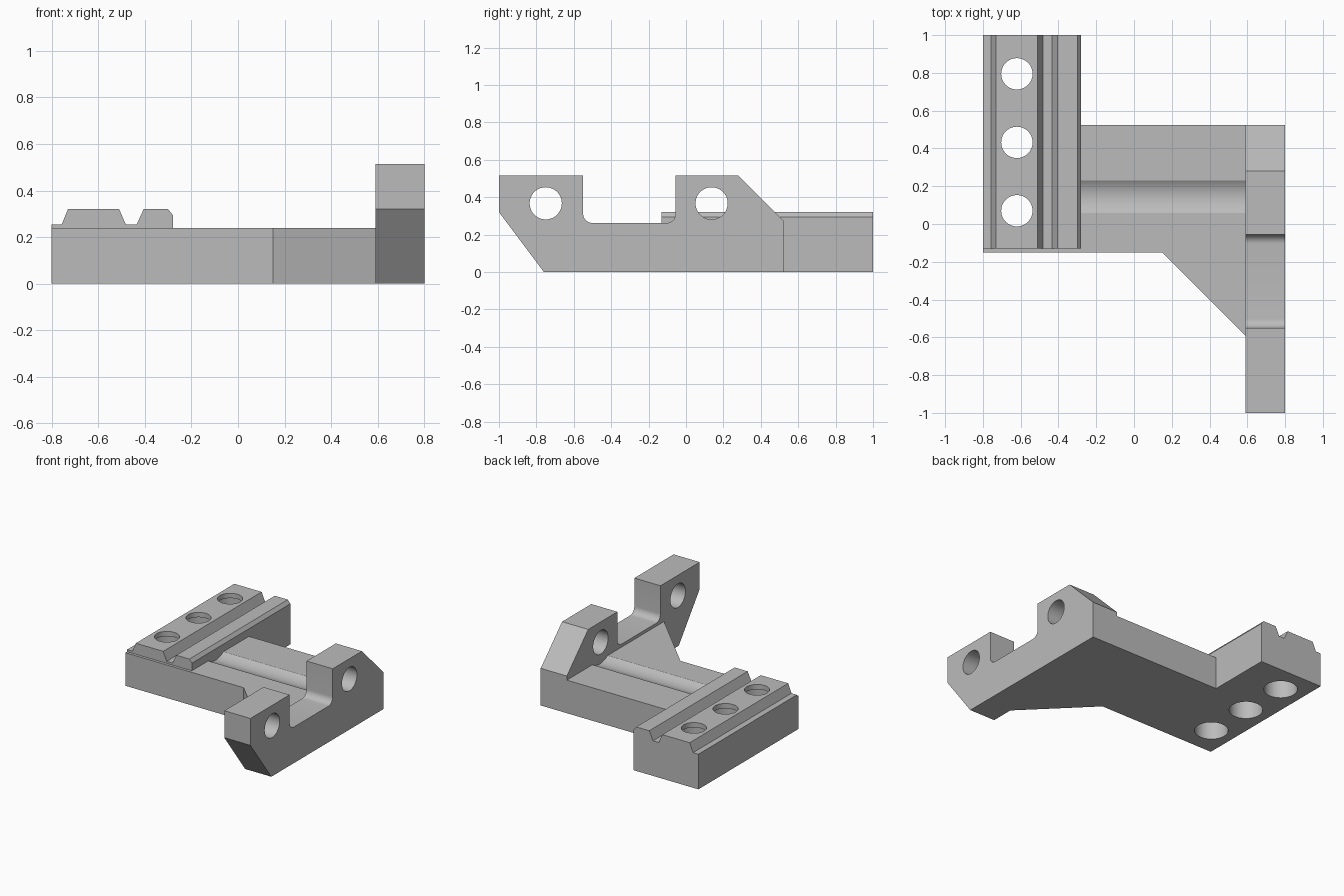
import bpy, bmesh
from math import sin, cos, pi, radians
from mathutils import Vector

if "Cube" in bpy.data.objects:
    bpy.data.objects.remove(bpy.data.objects["Cube"])

grey = bpy.data.materials.new("light grey metal")
grey.use_nodes = True
colour = (0.5, 0.5, 0.5, 1)
grey.diffuse_color = colour
grey.node_tree.nodes["Principled BSDF"].inputs["Base Color"].default_value = colour


def arc(cx, cy, r, start, end, steps):
    """Points along an arc, angles in degrees."""
    angles = [radians(start + (end - start) * i / steps) for i in range(steps + 1)]
    return [(cx + r * cos(a), cy + r * sin(a)) for a in angles]


def prism(name, profile, axis, low, high):
    """Extrude a closed 2D profile along the x, y or z axis."""
    place = {"x": lambda p, d: (d, p[0], p[1]),
             "y": lambda p, d: (p[0], d, p[1]),
             "z": lambda p, d: (p[0], p[1], d)}[axis]
    bm = bmesh.new()
    face = bm.faces.new([bm.verts.new(place(p, low)) for p in profile])
    ext = bmesh.ops.extrude_face_region(bm, geom=[face])
    moved = [g for g in ext["geom"] if isinstance(g, bmesh.types.BMVert)]
    bmesh.ops.translate(bm, verts=moved, vec=Vector(place((0, 0), high - low)))
    bmesh.ops.recalc_face_normals(bm, faces=bm.faces)
    mesh = bpy.data.meshes.new(name)
    bm.to_mesh(mesh)
    bm.free()
    mesh.materials.append(grey)
    obj = bpy.data.objects.new(name, mesh)
    bpy.context.collection.objects.link(obj)
    return obj


def cylinder(name, centre, r, axis, low, high, sides=48):
    return prism(name, arc(*centre, r, 0, 360 - 360 / sides, sides - 1), axis, low, high)


def combine(target, tool, operation):
    """Apply a boolean and discard the tool."""
    tool.hide_render = True
    mod = target.modifiers.new("boolean", "BOOLEAN")
    mod.operation, mod.solver, mod.object = operation, "EXACT", tool
    bpy.ops.object.select_all(action="DESELECT")
    bpy.context.view_layer.objects.active = target
    target.select_set(True)
    bpy.ops.object.modifier_apply(modifier=mod.name)
    bpy.data.objects.remove(tool)


# Base plate with diagonal gusset, and a shallow round channel across it
ARM_X, RAIL_X, PLATE_Z = 0.59, -0.28, 0.24
bracket = prism("bracket_body", [(-0.8, -0.15), (0.15, -0.15), (ARM_X, -0.59),
                                 (ARM_X, 0.525), (RAIL_X, 0.525), (RAIL_X, 1), (-0.8, 1)],
                "z", 0, PLATE_Z)
combine(bracket, cylinder("channel_cutter", (0.145, 0.365), 0.152, "x", RAIL_X, ARM_X + 0.1, 96),
        "DIFFERENCE")

# Side arm with two raised lugs and a filleted saddle between them
saddle = arc(-0.105, 0.312, 0.05, 0, -90, 8) + arc(-0.5, 0.312, 0.05, 270, 180, 8)
arm = prism("side_arm", [(-1, 0.32), (-0.76, 0), (0.525, 0), (0.525, 0.27), (0.28, 0.515),
                         (-0.055, 0.515)] + saddle + [(-0.55, 0.515), (-1, 0.515)],
            "x", ARM_X, 0.8)
for y in (-0.75, 0.137):
    combine(arm, cylinder("lug_hole_cutter", (y, 0.367), 0.086, "x", 0.5, 0.9), "DIFFERENCE")

# Bevelled double rail on the long edge of the plate
rail = prism("rail", [(-0.8, PLATE_Z), (RAIL_X, PLATE_Z), (RAIL_X, 0.295), (-0.3, 0.32),
                      (-0.405, 0.32), (-0.435, 0.255), (-0.482, 0.255), (-0.51, 0.32),
                      (-0.73, 0.32), (-0.757, 0.255), (-0.8, 0.255)],
             "y", -0.13, 1)

for part in (rail, arm):
    combine(bracket, part, "UNION")

# Vertical bolt holes, counterbored from below
for y in (0.07, 0.432, 0.795):
    for name, r, top in (("bolt_hole_cutter", 0.083, 0.5), ("counterbore_cutter", 0.113, 0.285)):
        combine(bracket, cylinder(name, (-0.62, y), r, "z", -0.1, top), "DIFFERENCE")

bpy.ops.object.shade_smooth_by_angle(angle=radians(25))
